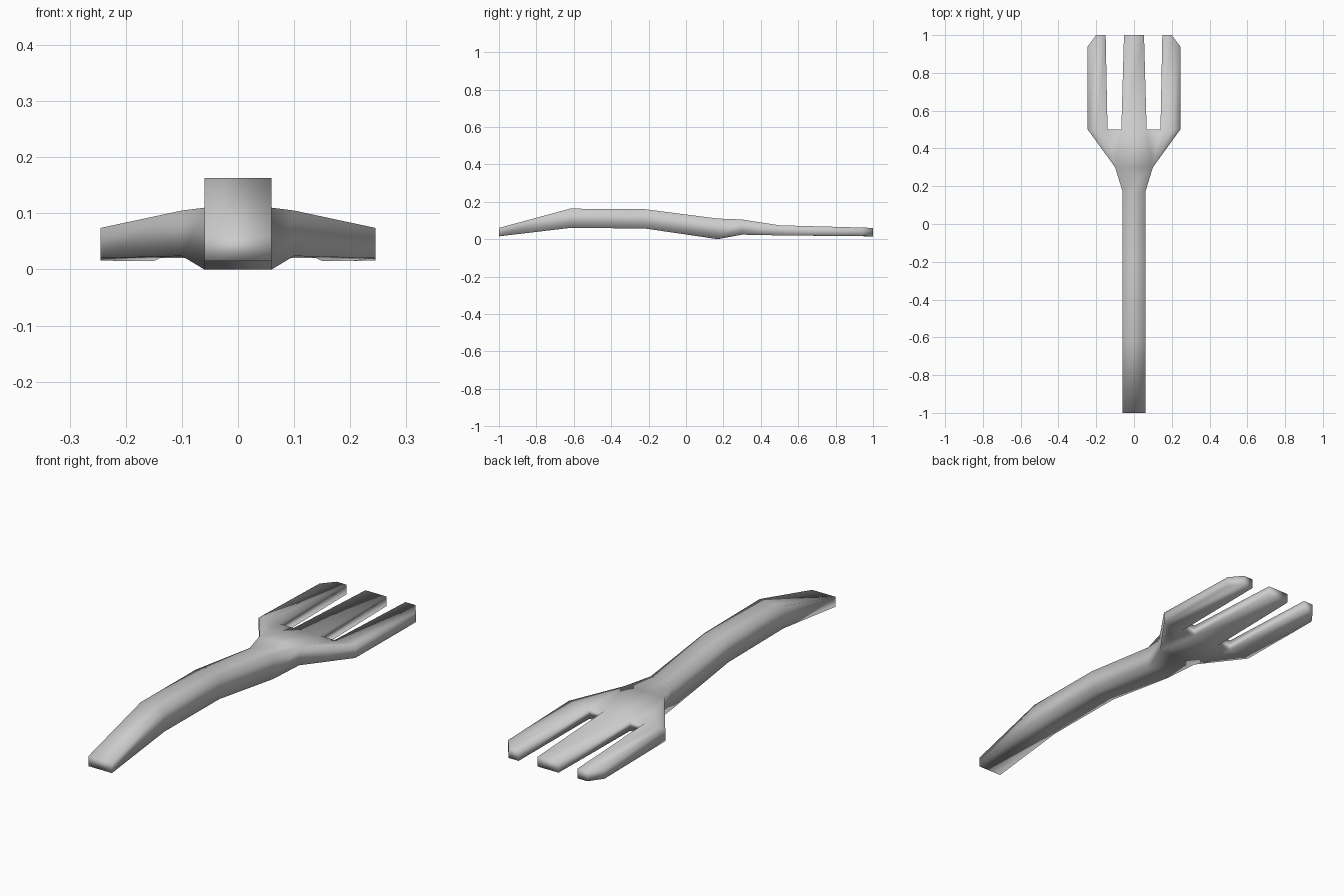
import bpy
import bmesh

cube = bpy.data.objects.get("Cube")
if cube:
    bpy.data.objects.remove(cube, do_unlink=True)

steel = bpy.data.materials.new("brushed grey")
steel.use_nodes = True
grey = (0.6, 0.6, 0.6, 1)
steel.diffuse_color = grey
steel.node_tree.nodes["Principled BSDF"].inputs["Base Color"].default_value = grey

# Side profile: y -> (underside z, top z)
PROFILE = {-1: (0.015, 0.06), -0.62: (0.06, 0.163), -0.22: (0.057, 0.16),
           0.17: (0, 0.11), 0.3: (0.024, 0.105), 0.5: (0.02, 0.074),
           0.94: (0.016, 0.062), 1: (0.015, 0.06)}

bm = bmesh.new()
points = {}


def point(x, y, side):
    key = (x, y, side)
    if key not in points:
        points[key] = bm.verts.new((x, y, PROFILE[y][side]))
    return points[key]


plan = []

# Handle and neck: one panel between each pair of stations
spine = [(0.06, -1), (0.06, -0.62), (0.06, -0.22), (0.06, 0.17), (0.1, 0.3)]
for (w0, y0), (w1, y1) in zip(spine, spine[1:]):
    plan.append([(-w0, y0), (w0, y0), (w1, y1), (-w1, y1)])

# Shoulders fanning out from the neck, and the outer prongs
inner, slot, ridge, outer = 0.067, 0.14, 0.2, 0.245
plan.append([(-0.1, 0.3), (0.1, 0.3), (inner, 0.5), (-inner, 0.5)])
for s in (-1, 1):
    half = [
        [(0.1, 0.3), (slot, 0.5), (inner, 0.5)],
        [(0.1, 0.3), (ridge, 0.5), (slot, 0.5)],
        [(0.1, 0.3), (outer, 0.5), (ridge, 0.5)],
        [(slot, 0.5), (ridge, 0.5), (ridge, 1), (0.15, 1)],
        [(ridge, 0.5), (outer, 0.5), (outer, 0.94), (ridge, 1)],
    ]
    for poly in half:
        plan.append([(s * x, y) for x, y in poly][::s])

# Middle prong
plan.append([(-inner, 0.5), (inner, 0.5), (0.053, 1), (-0.053, 1)])

# Top and underside panels, then walls along every open edge of the plan
edges = {(p[i - 1], p[i]) for p in plan for i in range(len(p))}
for poly in plan:
    bm.faces.new([point(x, y, 1) for x, y in poly])
    bm.faces.new([point(x, y, 0) for x, y in reversed(poly)])
for a, b in sorted(edges):
    if (b, a) not in edges:
        bm.faces.new([point(*a, 0), point(*b, 0), point(*b, 1), point(*a, 1)])

bmesh.ops.recalc_face_normals(bm, faces=bm.faces)
for face in bm.faces:
    face.smooth = True
mesh = bpy.data.meshes.new("fork")
bm.to_mesh(mesh)
bm.free()
mesh.materials.append(steel)
fork = bpy.data.objects.new("fork", mesh)
bpy.context.collection.objects.link(fork)
